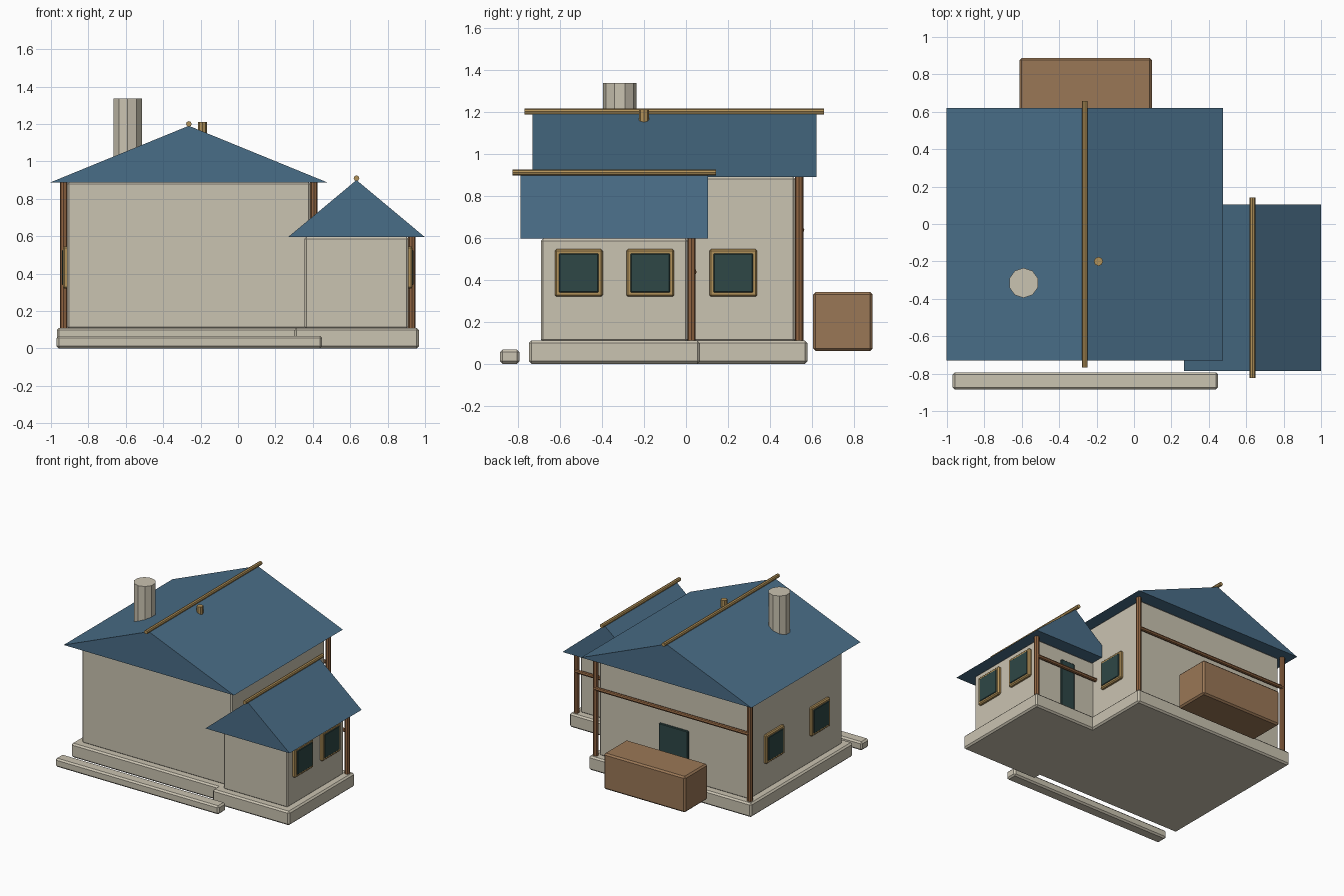
import bpy, bmesh, math
from mathutils import Matrix

cube = bpy.data.objects.get("Cube")
if cube:
    bpy.data.objects.remove(cube, do_unlink=True)


def material(name, srgb):
    color = [((c / 255 + 0.055) / 1.055) ** 2.4 for c in srgb] + [1]
    mat = bpy.data.materials.new(name)
    mat.use_nodes = True
    mat.diffuse_color = color
    bsdf = mat.node_tree.nodes["Principled BSDF"]
    bsdf.inputs["Base Color"].default_value = color
    bsdf.inputs["Roughness"].default_value = 0.9
    return mat


PLASTER = material("cream_plaster", (202, 195, 177))
ROOF = material("blue_roof", (73, 109, 135))
TIMBER = material("brown_timber", (145, 101, 66))
CRATE = material("crate_brown", (154, 119, 86))
TRIM = material("tan_trim", (178, 146, 90))
GLASS = material("dark_green_glass", (46, 71, 70))


def finish(name, bm, mat):
    bmesh.ops.recalc_face_normals(bm, faces=bm.faces)
    mesh = bpy.data.meshes.new(name)
    bm.to_mesh(mesh)
    bm.free()
    mesh.materials.append(mat)
    obj = bpy.data.objects.new(name, mesh)
    bpy.context.collection.objects.link(obj)
    return obj


def box(name, xs, ys, zs, mat, bevel=0.01):
    """Bevelled box from its extents on each axis."""
    bm = bmesh.new()
    bmesh.ops.create_cube(bm, size=1)
    for v in bm.verts:
        v.co = [lo + (c + 0.5) * (hi - lo) for c, (lo, hi) in zip(v.co, (xs, ys, zs))]
    obj = finish(name, bm, mat)
    if bevel:
        mod = obj.modifiers.new("soft_edges", "BEVEL")
        mod.width = bevel
        mod.segments = 1
    return obj


def rod(name, center, axis, length, radius, sides, mat):
    """Faceted cylinder along one axis."""
    turn = {"X": Matrix.Rotation(math.pi / 2, 4, "Y"),
            "Y": Matrix.Rotation(math.pi / 2, 4, "X"),
            "Z": Matrix.Identity(4)}[axis]
    bm = bmesh.new()
    bmesh.ops.create_cone(bm, cap_ends=True, segments=sides, radius1=radius,
                          radius2=radius, depth=length,
                          matrix=Matrix.Translation(center) @ turn)
    return finish(name, bm, mat)


def gable_roof(name, xs, ys, zs, mat):
    """Solid triangular prism with its ridge along y."""
    bm = bmesh.new()
    mid = sum(xs) / 2
    profile = [(xs[0], zs[0]), (xs[1], zs[0]), (mid, zs[1])]
    face = bm.faces.new([bm.verts.new((x, ys[0], z)) for x, z in profile])
    ext = bmesh.ops.extrude_face_region(bm, geom=[face], use_keep_orig=True)
    for v in ext["geom"]:
        if isinstance(v, bmesh.types.BMVert):
            v.co.y = ys[1]
    return finish(name, bm, mat)


def window(name, x, side, y):
    """Framed pane on a wall facing +x or -x."""
    def layer(part, half_y, half_z, depth, mat, bevel):
        xs = sorted((x - side * 0.01, x + side * depth))
        box(f"{name}_{part}", xs, (y - half_y, y + half_y),
            (0.432 - half_z, 0.432 + half_z), mat, bevel)
    layer("frame", 0.114, 0.113, 0.022, TRIM, 0.008)
    layer("pane", 0.094, 0.093, 0.027, GLASS, 0.004)


def wing(name, xs, ys, top, ridge, side_overhang, end_overhang, door_half, beam_z):
    """One volume of the house: base, walls, roof, back porch timbers and door."""
    mid = sum(xs) / 2
    back = ys[1]
    box(f"{name}_foundation", (xs[0] - 0.055, xs[1] + 0.055),
        (ys[0] - 0.058, back + 0.058), (0, 0.11), PLASTER, 0.012)
    box(f"{name}_walls", xs, ys, (0.105, top), PLASTER)
    roof_y = (ys[0] - end_overhang, back + end_overhang)
    gable_roof(f"{name}_roof", (xs[0] - side_overhang, xs[1] + side_overhang),
               roof_y, (top, ridge), ROOF)
    rod(f"{name}_ridge_pole", (mid, sum(ys) / 2, ridge + 0.01), "Y",
        roof_y[1] - roof_y[0] + 0.075, 0.015, 8, TRIM)
    post_x = (xs[0] - 0.018, xs[1] + 0.018)
    for label, x in zip(("right", "left"), post_x):
        rod(f"{name}_{label}_post", (x, back + 0.018, (0.11 + top) / 2), "Z",
            top - 0.11, 0.02, 8, TIMBER)
    rod(f"{name}_cross_beam", (mid, back + 0.028, beam_z), "X",
        post_x[1] - post_x[0], 0.015, 8, TIMBER)
    box(f"{name}_door", (mid - door_half, mid + door_half),
        (back - 0.01, back + 0.015), (0.11, 0.505), GLASS, 0.004)


# Main house and side annex
wing("main", (-0.914, 0.388), (-0.63, 0.52), 0.888, 1.19, 0.088, 0.1, 0.125, 0.637)
wing("annex", (0.355, 0.912), (-0.69, 0.008), 0.595, 0.9, 0.087, 0.097, 0.06, 0.437)

# Windows on both flanks
for i, y in enumerate((-0.34, 0.225)):
    window(f"right_window_{i + 1}", -0.914, -1, y)
window("main_left_window", 0.388, 1, 0.225)
for i, y in enumerate((-0.51, -0.17)):
    window(f"annex_window_{i + 1}", 0.912, 1, y)

# Rooftop details
rod("chimney", (-0.59, -0.315, 1.11), "Z", 0.45, 0.08, 10, PLASTER)
rod("roof_vent", (-0.19, -0.2, 1.165), "Z", 0.09, 0.024, 8, TRIM)

# Front step and back storage crate
box("front_step", (-0.97, 0.45), (-0.885, -0.793), (0, 0.067), PLASTER, 0.012)
box("storage_crate", (-0.613, 0.095), (0.605, 0.888), (0.06, 0.342), CRATE, 0.012)
